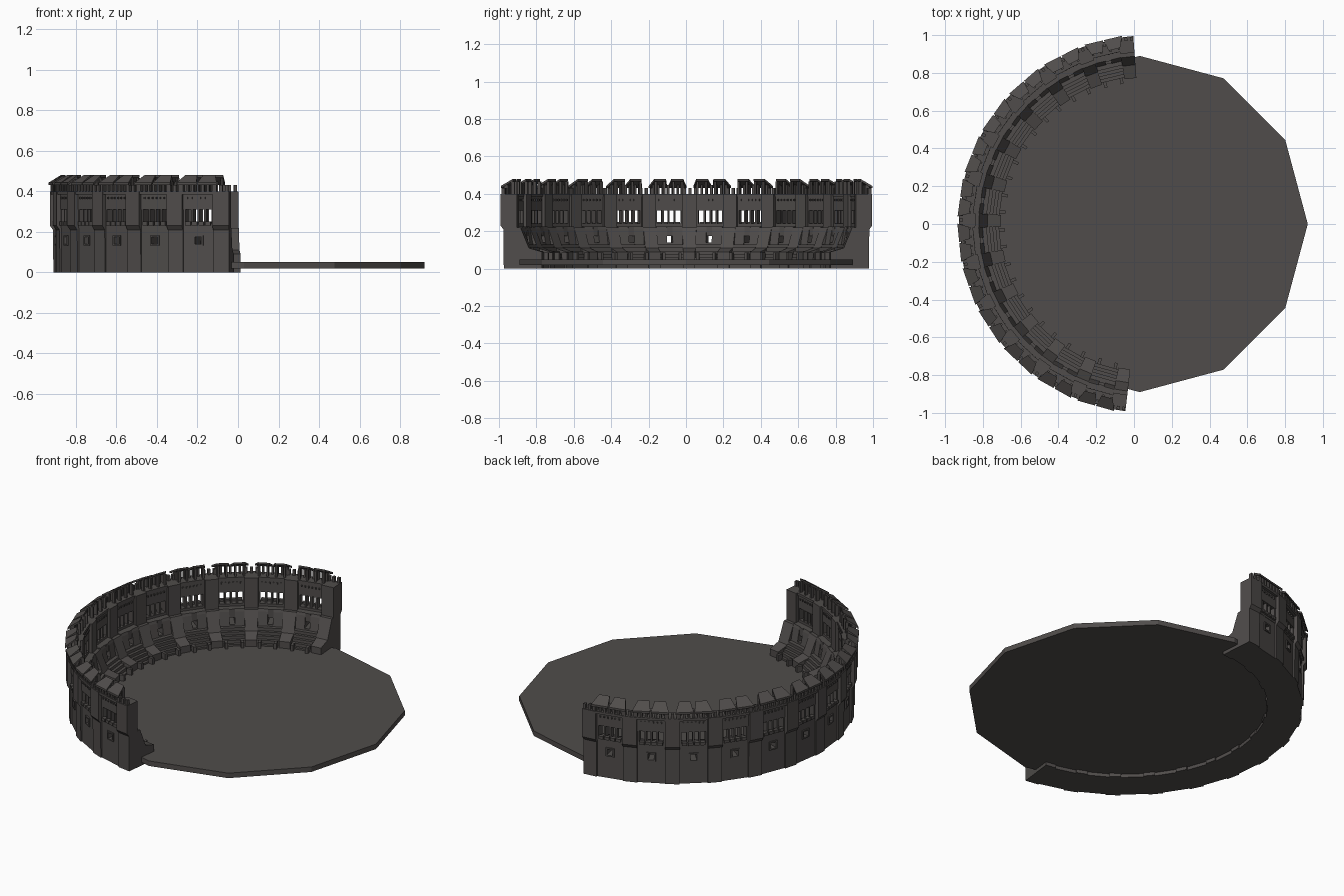
import bpy, bmesh, math

if "Cube" in bpy.data.objects:
    bpy.data.objects.remove(bpy.data.objects["Cube"])

CX = 0.07                 # centre of the curved wall
A0, STEP, BAYS = 96.6, 13.7, 12
PIL = 2.35                # pilaster half angle
BAY = STEP / 2 - PIL      # bay half angle between pilasters

stone = bpy.data.materials.new("dark_stone")
stone.diffuse_color = (0.08, 0.073, 0.07, 1)
stone.use_nodes = True
stone.node_tree.nodes["Principled BSDF"].inputs["Base Color"].default_value = stone.diffuse_color


def place(ang, r, off, z):
    """Local radial frame at ang; off is an angular offset in degrees."""
    t = r * math.tan(math.radians(off))
    a = math.radians(ang)
    return (CX + r * math.cos(a) - t * math.sin(a),
            r * math.sin(a) + t * math.cos(a), z)


def loft(bm, p, q):
    """Solid between two matching outlines."""
    va = [bm.verts.new(c) for c in p]
    vb = [bm.verts.new(c) for c in q]
    n = len(va)
    bm.faces.new(va)
    bm.faces.new(vb[::-1])
    for i in range(n):
        j = (i + 1) % n
        bm.faces.new((va[j], va[i], vb[i], vb[j]))


def prism(bm, ang, prof, o0, o1):
    loft(bm, [place(ang, r, o0, z) for r, z in prof],
         [place(ang, r, o1, z) for r, z in prof])


def block(bm, ang, r0, r1, o0, o1, z0, z1):
    prism(bm, ang, [(r0, z0), (r1, z0), (r1, z1), (r0, z1)], o0, o1)


def finish(name, bm):
    bmesh.ops.recalc_face_normals(bm, faces=bm.faces)
    me = bpy.data.meshes.new(name)
    bm.to_mesh(me)
    bm.free()
    me.materials.append(stone)
    bpy.context.collection.objects.link(bpy.data.objects.new(name, me))


def build(name, angles, maker):
    bm = bmesh.new()
    for a in angles:
        maker(bm, a)
    finish(name, bm)


pil_angles = [A0 + STEP * i for i in range(BAYS + 1)]
bay_angles = [A0 + STEP * (i + 0.5) for i in range(BAYS)]


# Pilasters with sloped feet
def pilaster(bm, a):
    prism(bm, a, [(0.775, 0), (0.98, 0), (0.982, 0.21), (0.997, 0.23), (0.997, 0.40),
                  (0.91, 0.40), (0.91, 0.22), (0.89, 0.22), (0.845, 0.11), (0.775, 0.09)],
          -PIL, PIL)
    for o in (-1.7, 0, 1.7):
        block(bm, a, 0.975, 0.993, o - 0.45, o + 0.45, 0.40, 0.43)


# Stepped seating between the pilasters
def seats(bm, a):
    n, r0, r1, z0, z1 = 5, 0.782, 0.865, 0.06, 0.13
    prof = [(0.97, 0), (r0, 0)]
    for i in range(n):
        z = z0 + (z1 - z0) * i / (n - 1)
        prof += [(r0 + (r1 - r0) * i / n, z), (r0 + (r1 - r0) * (i + 1) / n, z)]
    prof.append((0.97, z1))
    prism(bm, a, prof, -BAY, BAY)


# Lower storey with one small square opening
def lower_wall(bm, a):
    lean = [(0.87, 0.13), (0.97, 0.13), (0.97, 0.225), (0.89, 0.225), (0.885, 0.21)]
    prism(bm, a, lean, -BAY, -1)
    prism(bm, a, lean, 1, BAY)
    block(bm, a, 0.872, 0.97, -1, 1, 0.125, 0.14)
    block(bm, a, 0.885, 0.97, -1, 1, 0.175, 0.225)
    # raised frame around the opening outside
    for s in (-1, 1):
        block(bm, a, 0.96, 0.977, s * 1.0, s * 1.5, 0.132, 0.183)
    block(bm, a, 0.96, 0.977, -1.5, 1.5, 0.175, 0.183)
    block(bm, a, 0.96, 0.977, -1.5, 1.5, 0.132, 0.14)


# Upper storey with four tall windows
def upper_wall(bm, a):
    block(bm, a, 0.925, 0.972, -BAY, BAY, 0.22, 0.24)
    block(bm, a, 0.925, 0.975, -BAY, BAY, 0.31, 0.40)
    block(bm, a, 0.92, 0.99, -BAY, BAY, 0.385, 0.40)
    for s in (-1, 1):
        block(bm, a, 0.925, 0.972, s * 3.95, s * BAY, 0.24, 0.31)
    for o in (-1.975, 0, 1.975):
        block(bm, a, 0.93, 0.97, o - 0.28, o + 0.28, 0.24, 0.31)
    # sills outside
    for i in range(4):
        o = (i - 1.5) * 1.975
        block(bm, a, 0.96, 0.984, o - 0.8, o + 0.8, 0.232, 0.25)
    # row of beam ends on both faces
    for i in range(6):
        o = (i - 2.5) * 1.3
        block(bm, a, 0.918, 0.982, o - 0.2, o + 0.2, 0.362, 0.372)


# Small posts carrying the roof plates
def roof_posts(bm, a):
    for i in range(7):
        o = (i - 3) * 1.55
        block(bm, a, 0.965, 0.988, o - 0.35, o + 0.35, 0.40, 0.448)
    for o in (-4.3, -1.5, 1.5, 4.3):
        block(bm, a, 0.932, 0.95, o - 0.35, o + 0.35, 0.40, 0.465)


# Pairs of sloping roof plates with a V gap
def roof(bm, a):
    for s in (-1, 1):
        outline = [(1.0, 5.8, 0.43), (0.94, 4.7, 0.468), (0.94, 0.9, 0.468), (1.0, 0.15, 0.43)]
        loft(bm, [place(a, r, s * o, z) for r, o, z in outline],
             [place(a, r, s * o, z + 0.012) for r, o, z in outline])


# Short posts along the arena edge
def edge_posts(bm, a):
    for o in (-3.3, 3.3):
        block(bm, a, 0.752, 0.785, o - 0.6, o + 0.6, 0.02, 0.085)


build("pilasters", pil_angles, pilaster)
build("seats", bay_angles, seats)
build("lower_wall", bay_angles, lower_wall)
build("upper_wall", bay_angles, upper_wall)
build("roof_posts", bay_angles, roof_posts)
build("roof_plates", bay_angles, roof)
build("edge_posts", bay_angles, edge_posts)

# Twelve-sided arena floor
bm = bmesh.new()
ring = [(0.03 + 0.89 * math.cos(math.tau * i / 12), 0.89 * math.sin(math.tau * i / 12))
        for i in range(12)]
loft(bm, [(x, y, 0.02) for x, y in ring], [(x, y, 0.05) for x, y in ring])
finish("arena_floor", bm)
